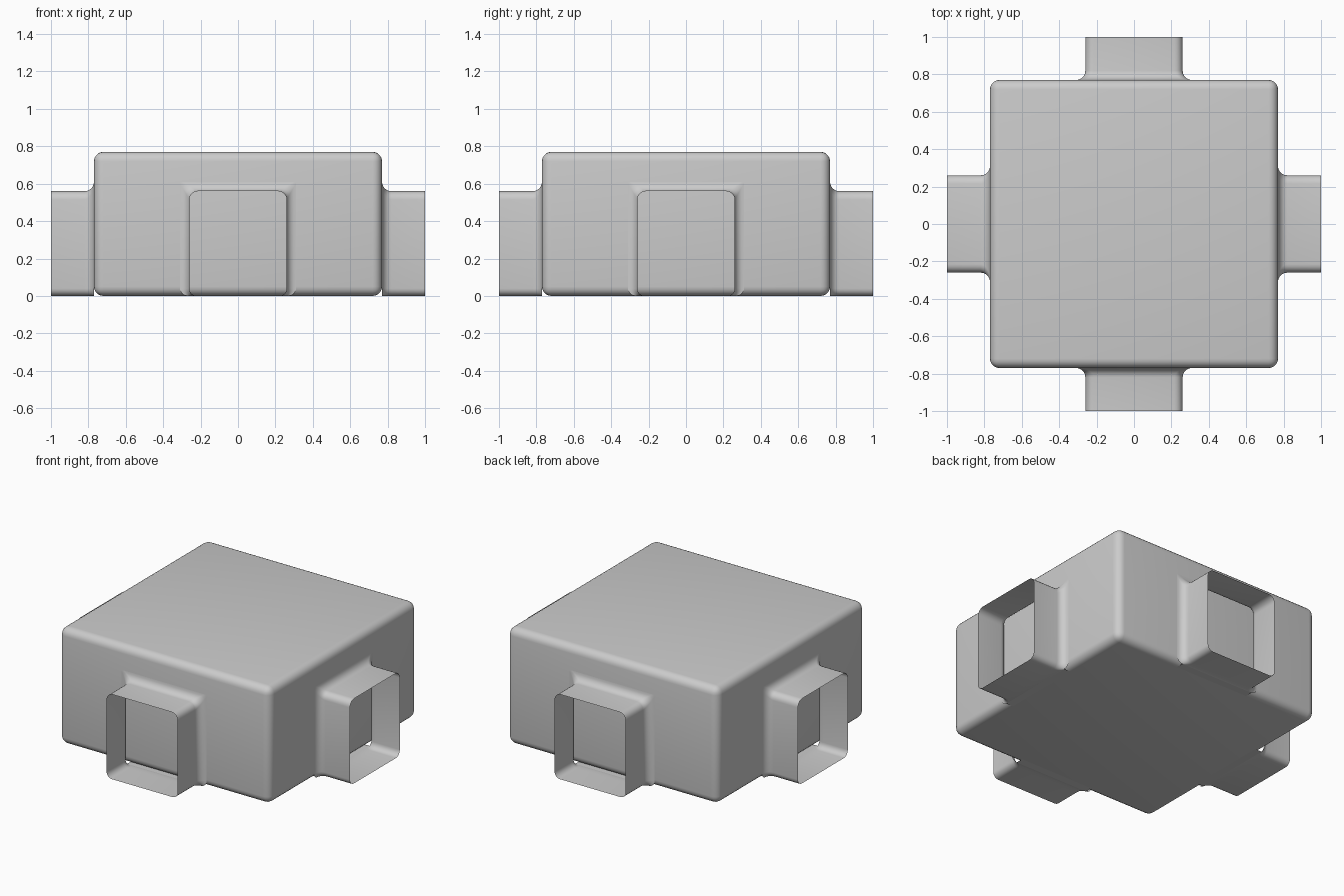
import bpy, bmesh
from math import sin, cos, pi
from mathutils import Matrix

if "Cube" in bpy.data.objects:
    bpy.data.objects.remove(bpy.data.objects["Cube"])

HALF, HEIGHT, R = 0.77, 0.77, 0.05      # main box
DUCT_W, DUCT_H, REACH = 0.26, 0.56, 1.0  # side openings


def finish(bm, name):
    mesh = bpy.data.meshes.new(name)
    bm.to_mesh(mesh)
    bm.free()
    obj = bpy.data.objects.new(name, mesh)
    bpy.context.collection.objects.link(obj)
    bpy.ops.object.select_all(action='DESELECT')
    obj.select_set(True)
    bpy.context.view_layer.objects.active = obj
    bpy.ops.object.shade_smooth_by_angle(angle=pi / 5)
    return obj


def outline(w, top, r_top, r_bottom, seg=5):
    """Rounded rectangle (x, z), starting on the right of the floor edge."""
    corners = [(w, 0, r_bottom, -90), (w, top, r_top, 0),
               (-w, top, r_top, 90), (-w, 0, r_bottom, 180)]
    pts = []
    for x, z, r, start in corners:
        cx = x - r if x > 0 else x + r
        cz = z - r if z > 0 else z + r
        for i in range(seg + 1):
            a = (start + 90 * i / seg) * pi / 180
            pts.append((cx + r * cos(a), cz + r * sin(a)))
    return pts


# Main chamber: box with rounded edges
bm = bmesh.new()
bmesh.ops.create_cube(bm, size=1, matrix=Matrix.Translation((0, 0, HEIGHT / 2))
                      @ Matrix.Diagonal((2 * HALF, 2 * HALF, HEIGHT, 1)))
bmesh.ops.bevel(bm, geom=bm.edges[:], offset=R, segments=5, profile=0.5, affect='EDGES')
finish(bm, "chamber")


def make_duct(name, turn):
    """Open-ended thin tube that flares into the chamber wall."""
    bm = bmesh.new()
    sections = [(REACH, 0.0)]
    for i in range(7):
        a = pi / 2 * i / 6
        sections.append((HALF + R - R * sin(a), R - R * cos(a)))
    rings = []
    for d, grow in sections:
        r_top = 0.045 - 0.7 * grow
        rings.append([bm.verts.new((x, -d, z)) for x, z in
                      outline(DUCT_W + grow, DUCT_H + grow, r_top, 0.04)])
    n = len(rings[0])
    for a, b in zip(rings, rings[1:]):
        for i in range(n):
            j = (i + 1) % n
            bm.faces.new((a[i], a[j], b[j], b[i]))
    # floor tongue closing the gap under the chamber's rounded edge
    right, left = rings[-1][0], rings[-1][-1]
    inner = [bm.verts.new((v.co.x, -(HALF - R), 0)) for v in (right, left)]
    bm.faces.new((left, right, inner[0], inner[1]))
    bmesh.ops.recalc_face_normals(bm, faces=bm.faces[:])
    bm.faces.ensure_lookup_table()
    # the floor must face down; flip everything if it does not
    bm.normal_update()
    if bm.faces[n - 1].normal.z > 0:
        bmesh.ops.reverse_faces(bm, faces=bm.faces[:])
    bm.transform(Matrix.Rotation(turn, 4, 'Z'))
    finish(bm, name)


# Four ducts, one per side
for k, side in enumerate(("front", "right", "back", "left")):
    make_duct(side + "_duct", k * pi / 2)
